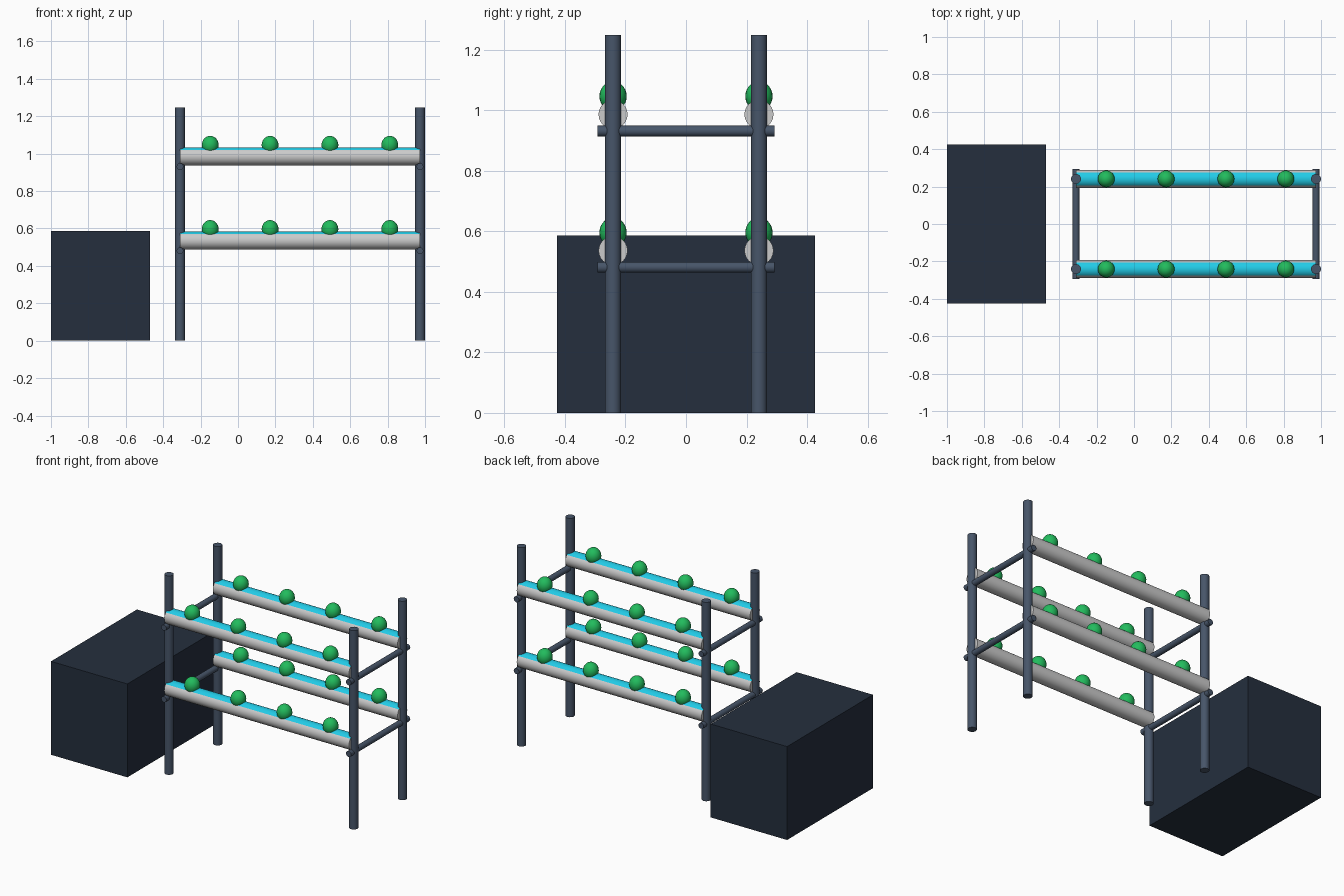
import bpy
from math import pi, radians

if "Cube" in bpy.data.objects:
    bpy.data.objects.remove(bpy.data.objects["Cube"])


def material(name, rgb):
    m = bpy.data.materials.new(name)
    m.diffuse_color = (*rgb, 1)
    m.use_nodes = True
    m.node_tree.nodes["Principled BSDF"].inputs["Base Color"].default_value = m.diffuse_color
    return m


STEEL = material("slate_steel", (0.063, 0.091, 0.141))
DARK = material("dark_tank", (0.018, 0.028, 0.048))
WHITE = material("white_pipe", (0.9, 0.9, 0.9))
CYAN = material("water", (0.016, 0.6, 0.8))
GREEN = material("leaf", (0.016, 0.5, 0.11))


def finish(name, *mats):
    ob = bpy.context.object
    ob.name = name
    for m in mats:
        ob.data.materials.append(m)
    bpy.ops.object.shade_smooth_by_angle(angle=radians(40))
    return ob


def rod(name, radius, length, loc, rot, *mats):
    bpy.ops.mesh.primitive_cylinder_add(vertices=24, radius=radius, depth=length,
                                        location=loc, rotation=rot)
    bpy.ops.object.transform_apply(location=False, rotation=True, scale=False)
    return finish(name, *mats)


X0, X1 = -0.31, 0.973      # frame ends
MID = (X0 + X1) / 2
ROW_Y = 0.241
TIERS = (0.536, 0.986)     # channel centre heights

# reservoir tank
bpy.ops.mesh.primitive_cube_add(size=1, location=(-0.735, 0, 0.293))
tank = bpy.context.object
tank.name = "reservoir_tank"
tank.scale = (0.53, 0.852, 0.586)
tank.data.materials.append(DARK)

# upright posts
for x in (X0, X1):
    for y in (-ROW_Y, ROW_Y):
        rod("post", 0.0265, 1.248, (x, y, 0.624), (0, 0, 0), STEEL)

for z in TIERS:
    # cross bars under the channels
    for x in (X0, X1):
        rod("cross_bar", 0.018, 0.586, (x, 0, z - 0.055), (pi / 2, 0, 0), STEEL)

    for y in (-ROW_Y, ROW_Y):
        # growing channel with the water strip along its top
        pipe = rod("channel", 0.048, X1 - X0, (MID, y, z), (0, pi / 2, 0), WHITE, CYAN)
        for f in pipe.data.polygons:
            if f.normal.z > 0.71:
                f.material_index = 1

        # plants
        for i in range(4):
            bpy.ops.mesh.primitive_uv_sphere_add(
                segments=24, ring_count=14, radius=0.045,
                location=(MID + (i - 1.5) * 0.32, y, z + 0.06))
            bpy.context.object.scale.z = 1.09
            finish("plant", GREEN)
